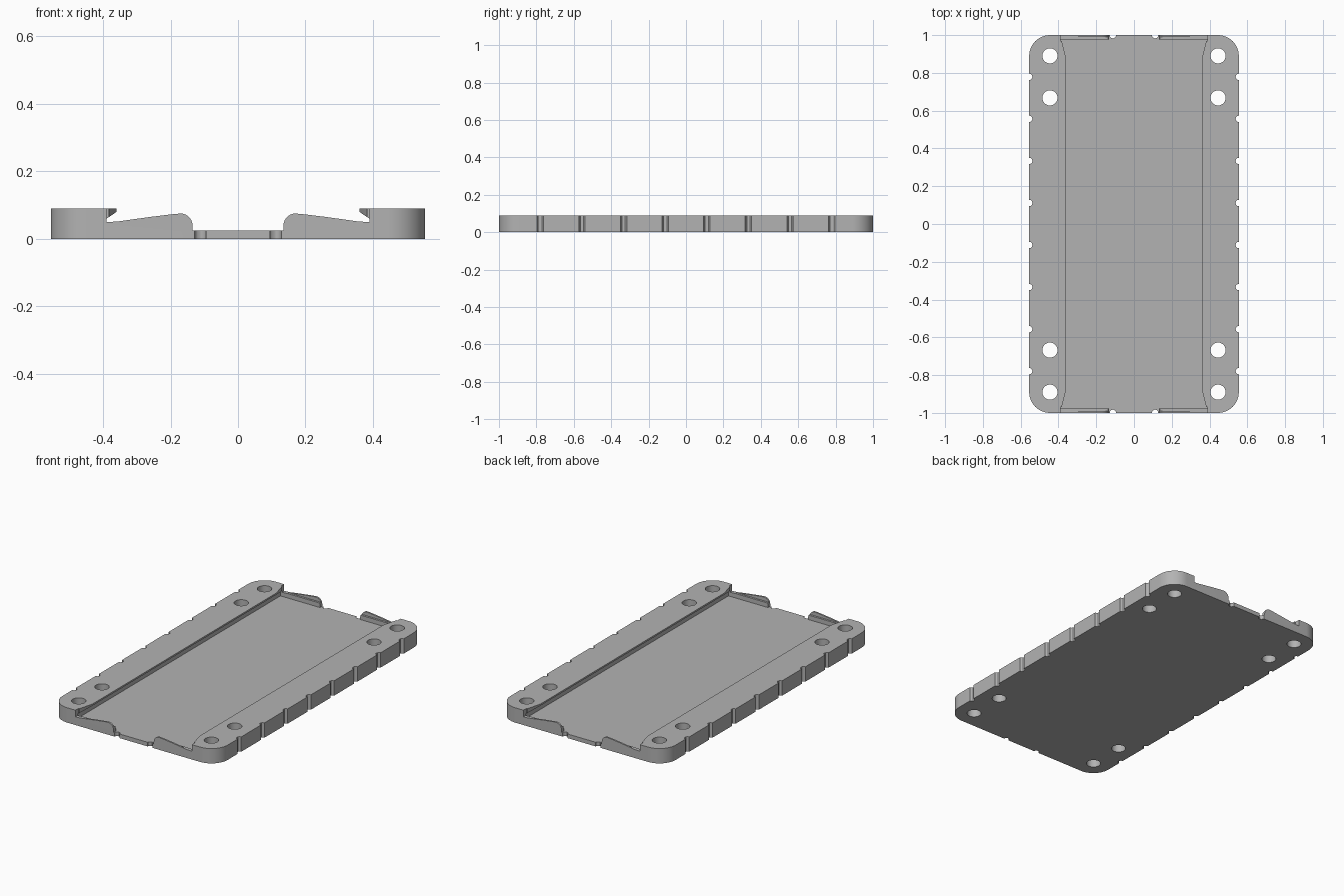
import bpy
import bmesh
from math import cos, sin, pi, radians

if "Cube" in bpy.data.objects:
    bpy.data.objects.remove(bpy.data.objects["Cube"])

W, L, H = 0.555, 1.0, 0.09      # half width, half length, rail height
FLOOR = 0.025
PITCH = 0.2225                  # spacing of holes and notches
R = 0.11                        # corner radius

gray = bpy.data.materials.new("plain gray")
gray.use_nodes = True
color = (0.45, 0.45, 0.45, 1)
gray.diffuse_color = color
gray.node_tree.nodes["Principled BSDF"].inputs["Base Color"].default_value = color


def prism(name, points, lo, hi, axis="z"):
    """Extrude a closed profile: xy points along z, or xz points along y."""
    bm = bmesh.new()
    place = (lambda a, b, t: (a, b, t)) if axis == "z" else (lambda a, b, t: (a, t, b))
    face = bm.faces.new([bm.verts.new(place(a, b, lo)) for a, b in points])
    out = bmesh.ops.extrude_face_region(bm, geom=[face])
    shift = (0, 0, hi - lo) if axis == "z" else (0, hi - lo, 0)
    bmesh.ops.translate(bm, vec=shift,
                        verts=[v for v in out["geom"] if isinstance(v, bmesh.types.BMVert)])
    bmesh.ops.recalc_face_normals(bm, faces=bm.faces)
    mesh = bpy.data.meshes.new(name)
    bm.to_mesh(mesh)
    bm.free()
    mesh.materials.append(gray)
    obj = bpy.data.objects.new(name, mesh)
    bpy.context.collection.objects.link(obj)
    return obj


def arc(cx, cy, r, start, end, n):
    steps = [radians(start + (end - start) * i / n) for i in range(n + 1)]
    return [(cx + r * cos(a), cy + r * sin(a)) for a in steps]


def mirrored(points):
    return points + [(-x, y) for x, y in reversed(points)]


def cut(target, cutter):
    mod = target.modifiers.new(cutter.name, "BOOLEAN")
    mod.operation = "DIFFERENCE"
    mod.solver = "EXACT"
    mod.object = cutter
    bpy.context.view_layer.objects.active = target
    bpy.ops.object.modifier_apply(modifier=mod.name)
    bpy.data.objects.remove(cutter)


# Rounded slab
outline = []
for i, (sx, sy) in enumerate([(1, 1), (-1, 1), (-1, -1), (1, -1)]):
    outline += arc(sx * (W - R), sy * (L - R), R, 90 * i, 90 * i + 90, 12)
tray = prism("mounting_tray", outline, 0, H)

# Sunken bed with undercut rails
bed = mirrored([(0.40, FLOOR), (0.40, 0.053), (0.36, 0.08), (0.36, 0.12)])
cut(tray, prism("bed_cutter", bed, -0.978, 0.978, "y"))

# Flared lead-in at both ends of the rails
for s in (-1, 1):
    flare = mirrored([(0.36, s * 0.88), (0.388, s * 0.99)])
    cut(tray, prism("flare_cutter", flare, 0.052, 0.13))

# Opening in the end walls, leaving two curved retaining tabs per end
opening = [(0.135, FLOOR)] + arc(0.17, 0.04, 0.035, 180, 90, 8)
opening += [(0.19, 0.0735), (0.26, 0.065), (0.36, 0.051), (0.39, 0.05), (0.39, 0.14)]
for lo, hi in ((-1.1, -0.97), (0.97, 1.1)):
    cut(tray, prism("opening_cutter", mirrored(opening), lo, hi, "y"))


def drill(x, y, r, n):
    cut(tray, prism("drill", arc(x, y, r, 0, 360 - 360 / n, n - 1), -0.05, 0.15))


# Screw holes and edge notches
for sx in (-1, 1):
    for sy in (-1, 1):
        for k in (3, 4):
            drill(sx * 2 * PITCH, sy * k * PITCH, 0.04, 32)
        for k in (0.5, 1.5, 2.5, 3.5):
            drill(sx * W, sy * k * PITCH, 0.017, 12)
        drill(sx * PITCH / 2, sy * L, 0.017, 12)

bpy.ops.object.select_all(action="DESELECT")
tray.select_set(True)
bpy.context.view_layer.objects.active = tray
bpy.ops.object.shade_smooth_by_angle(angle=radians(30))
